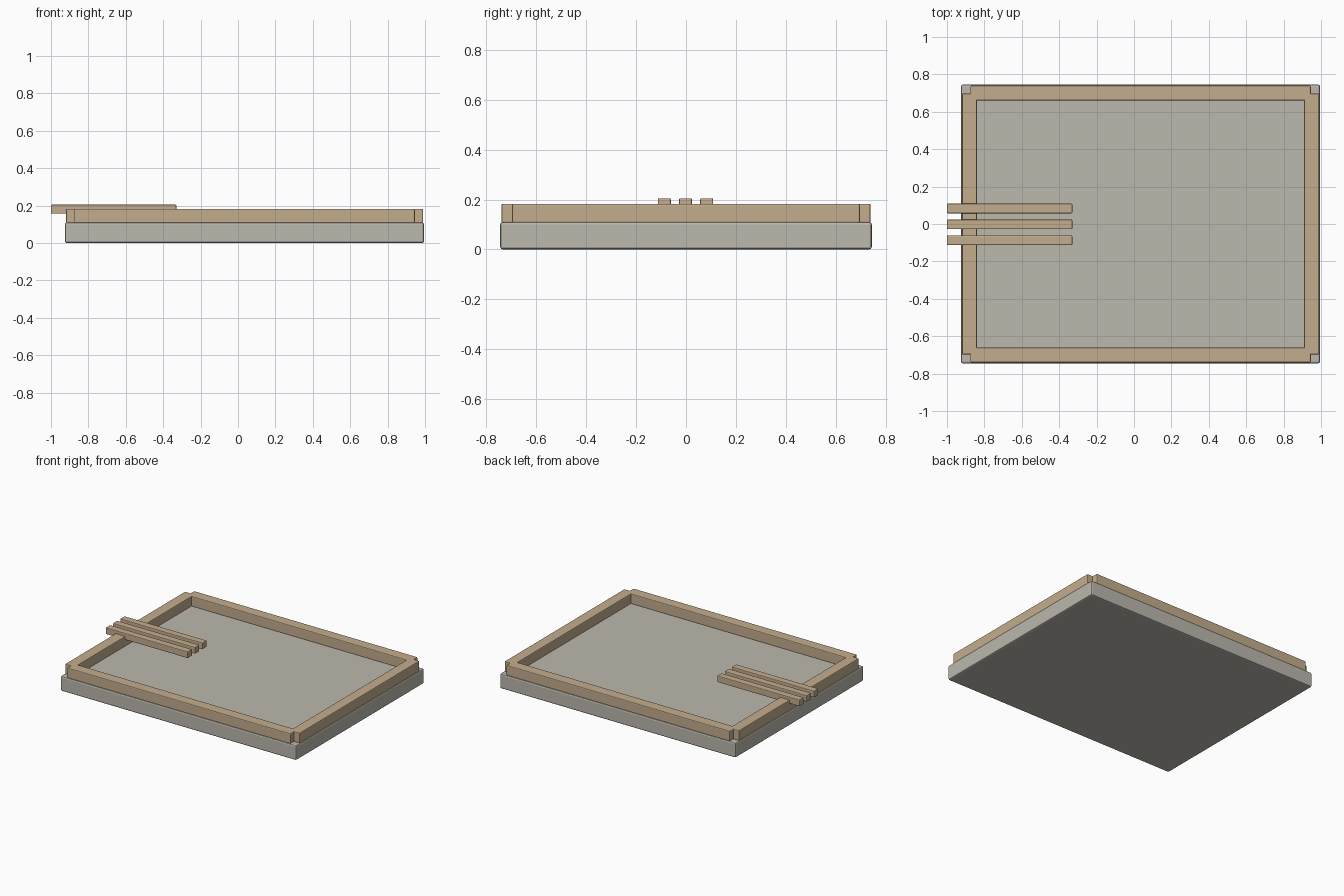
import bpy
import bmesh

cube = bpy.data.objects.get("Cube")
if cube:
    bpy.data.objects.remove(cube, do_unlink=True)


def material(name, rgb):
    mat = bpy.data.materials.new(name)
    mat.use_nodes = True
    mat.diffuse_color = (*rgb, 1)
    mat.node_tree.nodes["Principled BSDF"].inputs["Base Color"].default_value = (*rgb, 1)
    return mat


stone = material("warm grey stone", (0.50, 0.48, 0.42))
wood = material("light tan wood", (0.55, 0.42, 0.27))


def block(name, center, size, mat, bevel):
    """Box with softly rounded edges."""
    mesh = bpy.data.meshes.new(name)
    bm = bmesh.new()
    bmesh.ops.create_cube(bm, size=1)
    bmesh.ops.scale(bm, vec=size, verts=bm.verts)
    bm.to_mesh(mesh)
    bm.free()
    obj = bpy.data.objects.new(name, mesh)
    bpy.context.collection.objects.link(obj)
    obj.location = center
    mesh.materials.append(mat)
    mod = obj.modifiers.new("rounded edges", "BEVEL")
    mod.width = bevel
    mod.segments = 2
    return obj


MID_X = 0.035          # centre of the tray
RAIL_Z, RAIL_H = 0.145, 0.076
RAIL_W = 0.08

# Slab under everything
block("base_slab", (MID_X, 0, 0.055), (1.92, 1.49, 0.11), stone, 0.01)

# Four rails, stopping short of the corners to leave square notches
for side, label in ((-1, "front"), (1, "back")):
    block(label + "_rail", (MID_X, side * 0.70, RAIL_Z), (1.82, RAIL_W, RAIL_H), wood, 0.006)
for side, label in ((-1, "right"), (1, "left")):
    block(label + "_rail", (MID_X + side * 0.915, 0, RAIL_Z), (RAIL_W, 1.395, RAIL_H), wood, 0.006)

# Three slats lying across the right rail
for i, label in enumerate(("front", "middle", "back")):
    block(label + "_slat", (-0.665, (i - 1) * 0.085 - 0.002, 0.181), (0.67, 0.052, 0.048), wood, 0.005)
